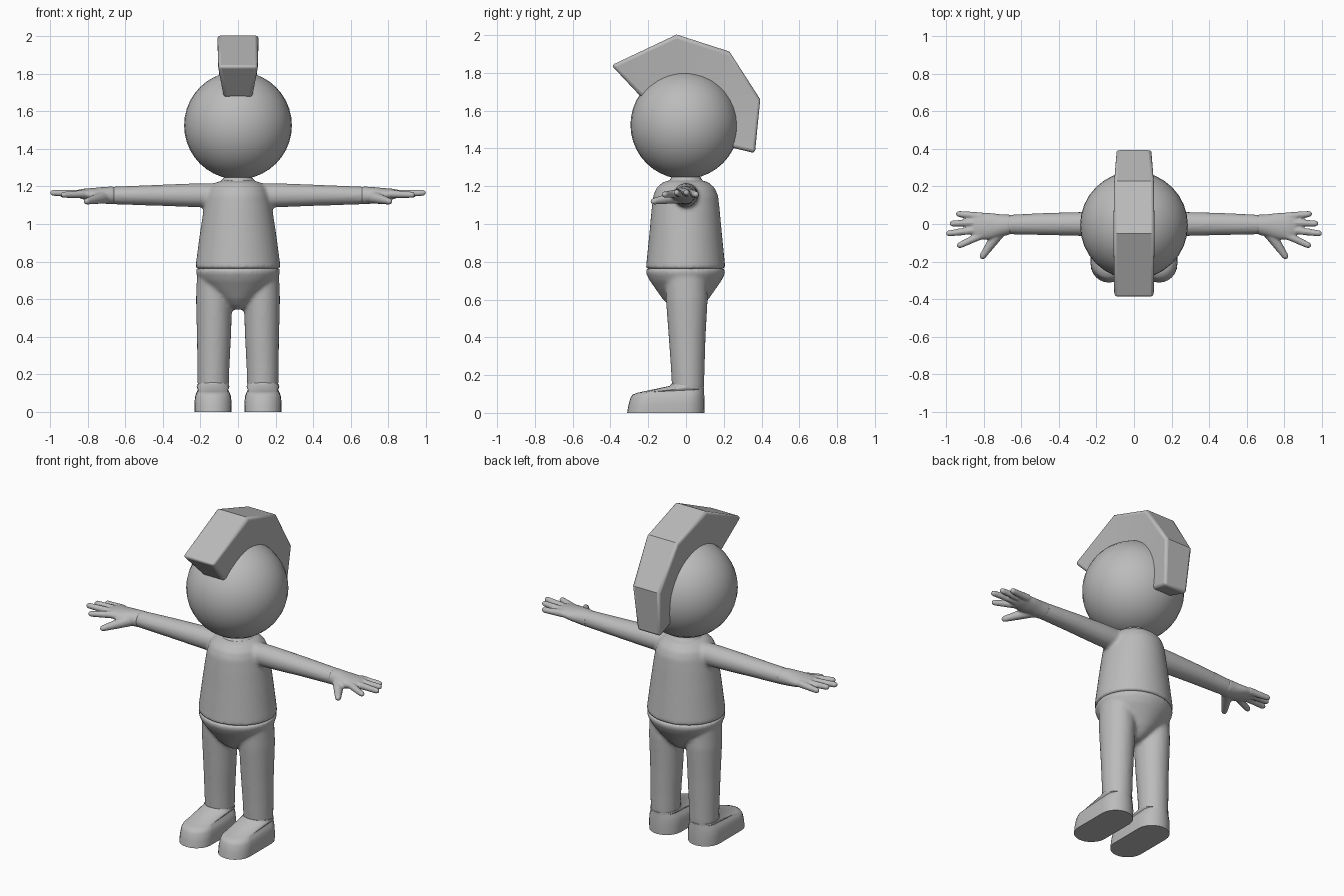
import bpy, bmesh, math
from mathutils import Vector

if "Cube" in bpy.data.objects:
    bpy.data.objects.remove(bpy.data.objects["Cube"])

grey = bpy.data.materials.new("plain grey")
grey.diffuse_color = (0.5, 0.5, 0.5, 1)
grey.use_nodes = True
grey.node_tree.nodes["Principled BSDF"].inputs["Base Color"].default_value = grey.diffuse_color


def ellipse(c, u, v, n=24):
    """Ring of points round c with half-axis vectors u and v."""
    c, u, v = Vector(c), Vector(u), Vector(v)
    return [c + u * math.cos(2 * math.pi * i / n) + v * math.sin(2 * math.pi * i / n)
            for i in range(n)]


def loft(bm, rings, sides=(1,)):
    """Skin rings into a closed solid, once per side (-1 mirrors in x)."""
    for s in sides:
        vs = [[bm.verts.new((p[0] * s, p[1], p[2])) for p in r] for r in rings]
        for a, b in zip(vs, vs[1:]):
            for i in range(len(a)):
                j = (i + 1) % len(a)
                bm.faces.new((a[i], a[j], b[j], b[i]))
        bm.faces.new(vs[0][::-1])
        bm.faces.new(vs[-1])


def finger(bm, a, b, r0, r1):
    """Tapered tube from a to b with a rounded tip."""
    a, b = Vector(a), Vector(b)
    d = (b - a).normalized()
    u = d.cross(Vector((0, 0, 1))).normalized()
    v = u.cross(d)
    tip = b - d * r1
    steps = [(a, r0), (tip, r1), (tip + d * r1 * .6, r1 * .8), (b, r1 * .3)]
    loft(bm, [ellipse(c, u * r, v * r, 12) for c, r in steps], (-1, 1))


def finish(bm, name, voxel=0, smooth=0, angle=35):
    bmesh.ops.recalc_face_normals(bm, faces=bm.faces)
    me = bpy.data.meshes.new(name)
    bm.to_mesh(me)
    bm.free()
    me.materials.append(grey)
    ob = bpy.data.objects.new(name, me)
    bpy.context.collection.objects.link(ob)
    if voxel:  # blend overlapping solids into one soft skin
        m = ob.modifiers.new("blend", 'REMESH')
        m.mode, m.voxel_size, m.use_smooth_shade = 'VOXEL', voxel, True
        m = ob.modifiers.new("soften", 'SMOOTH')
        m.factor, m.iterations = 0.5, smooth
    bpy.ops.object.select_all(action='DESELECT')
    ob.select_set(True)
    bpy.context.view_layer.objects.active = ob
    bpy.ops.object.shade_smooth_by_angle(angle=math.radians(angle))
    return ob


BOTH = (-1, 1)

# head
bm = bmesh.new()
bmesh.ops.create_uvsphere(bm, u_segments=32, v_segments=20, radius=0.287)
bmesh.ops.translate(bm, verts=bm.verts, vec=(0, -0.007, 1.525))
finish(bm, "head")

# hair crest: outer point, half width, inner point, half width
bm = bmesh.new()
crest = [(-.395, 1.84, .108, -.235, 1.67, .075), (-.05, 2.003, .112, -.04, 1.72, .08),
         (.23, 1.913, .108, .15, 1.68, .08), (.393, 1.66, .095, .22, 1.57, .075),
         (.365, 1.375, .08, .24, 1.405, .065)]
loft(bm, [[(-wo, yo, zo), (wo, yo, zo), (wi, yi, zi), (-wi, yi, zi)]
          for yo, zo, wo, yi, zi, wi in crest])
ob = finish(bm, "hair_crest")
m = ob.modifiers.new("round", 'BEVEL')
m.width, m.segments, m.limit_method = 0.018, 3, 'ANGLE'
m.angle_limit = math.radians(50)

# neck
bm = bmesh.new()
loft(bm, [ellipse((0, 0, z), (r, 0, 0), (0, r, 0))
          for z, r in [(1.17, .11), (1.215, .105), (1.235, .085), (1.25, .075), (1.29, .075)]])
finish(bm, "neck")

# shirt: torso and arms in one skin
bm = bmesh.new()
torso = [(.762, .227, .211), (.80, .223, .207), (.95, .203, .192), (1.08, .183, .18),
         (1.15, .17, .172), (1.19, .155, .155), (1.22, .12, .122), (1.232, .085, .085)]
loft(bm, [ellipse((0, -.002, z), (rx, 0, 0), (0, ry, 0), 40) for z, rx, ry in torso])
arm = [(.08, 0, 1.152, .066, .066), (.25, 0, 1.153, .065, .063), (.45, 0, 1.153, .06, .055),
       (.62, -.002, 1.152, .054, .049), (.69, -.003, 1.152, .051, .046)]
loft(bm, [ellipse((x, y, z), (0, ry, 0), (0, 0, rz)) for x, y, z, ry, rz in arm], BOTH)
finish(bm, "shirt", 0.011, 4)

# hands: palm, fingers and thumb in one skin
bm = bmesh.new()
palm = [(.66, -.003, 1.152, .053, .048), (.71, -.008, 1.153, .06, .045),
        (.77, -.012, 1.155, .071, .037), (.83, -.012, 1.16, .071, .027),
        (.86, -.01, 1.162, .058, .018)]
loft(bm, [ellipse((x, y, z), (0, ry, 0), (0, 0, rz)) for x, y, z, ry, rz in palm], BOTH)
for y0, x1, y1, z1 in [(.04, .948, .055, 1.155), (.008, .982, .002, 1.167),
                       (-.028, 1.001, -.052, 1.167), (-.058, .942, -.12, 1.155)]:
    finger(bm, (.81, y0, 1.16), (x1, y1, z1), .022, .0165)
finger(bm, (.71, -.03, 1.145), (.815, -.185, 1.118), .036, .0175)
finish(bm, "hands", 0.006, 3)

# trousers: hips and legs in one skin
bm = bmesh.new()
hips = [(.765, .223, .208), (.74, .224, .21), (.70, .205, .19), (.65, .16, .155),
        (.60, .105, .12), (.565, .06, .085), (.545, .03, .05)]
loft(bm, [ellipse((0, -.002, z), (rx, 0, 0), (0, ry, 0), 40) for z, rx, ry in hips])
leg = [(.74, .128, 0, .09, .11), (.6, .127, .004, .097, .111), (.4, .128, .006, .091, .098),
       (.25, .131, .009, .086, .09), (.12, .132, .011, .083, .085)]
loft(bm, [ellipse((x, y, z), (rx, 0, 0), (0, ry, 0)) for z, x, y, rx, ry in leg], BOTH)
finish(bm, "trousers", 0.011, 5)


def sole_ring(y0, y1, hw, z0, z1, cx=.133, n=12):
    """Stadium outline from toe y0 to heel y1, tilted from z0 to z1."""
    pts = []
    for end, off in ((y1 - hw, 0), (y0 + hw, math.pi)):
        for i in range(n + 1):
            a = off + math.pi * i / n
            y = end + hw * math.sin(a)
            pts.append((cx + hw * math.cos(a), y, z0 + (z1 - z0) * (y - y0) / (y1 - y0)))
    return pts


# shoes
bm = bmesh.new()
shoe = [(-.312, .097, .098, 0, 0), (-.305, .098, .099, .04, .05), (-.294, .097, .095, .08, .085),
        (-.283, .096, .088, .097, .105), (-.255, .095, .078, .107, .125),
        (-.085, .096, .087, .143, .122), (-.077, .096, .0855, .155, .132),
        (-.07, .09, .078, .153, .133)]
loft(bm, [sole_ring(*r) for r in shoe], BOTH)
finish(bm, "shoes", angle=50)
